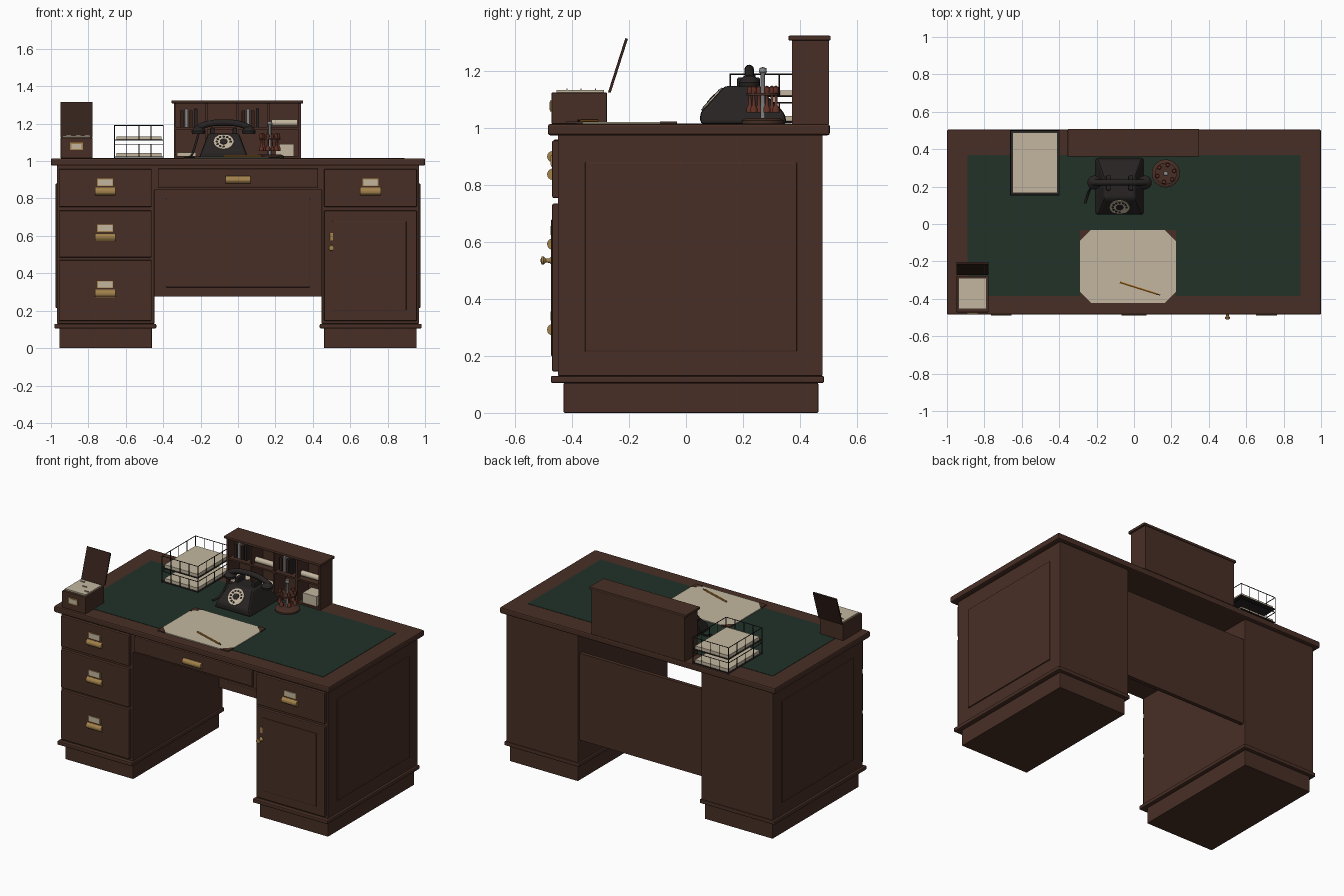
import bpy, bmesh, math
from mathutils import Matrix, Vector

cube = bpy.data.objects.get("Cube")
if cube:
    bpy.data.objects.remove(cube, do_unlink=True)


def material(name, r, g, b, metal=0.0):
    m = bpy.data.materials.new(name)
    m.use_nodes = True
    m.diffuse_color = (r, g, b, 1)
    shader = m.node_tree.nodes["Principled BSDF"]
    shader.inputs["Base Color"].default_value = (r, g, b, 1)
    shader.inputs["Roughness"].default_value = 0.6
    shader.inputs["Metallic"].default_value = metal
    return m


WOOD = material("wood", .065, .028, .019)
DARK = material("dark_wood", .035, .016, .011)
GREEN = material("green_leather", .015, .032, .022)
PAPER = material("paper", .55, .47, .35)
BRASS = material("brass", .36, .22, .07, .3)
BLACK = material("black", .02, .017, .016)
STEEL = material("steel", .25, .25, .25, .3)
RED = material("red_wood", .12, .03, .018)
PENCIL = material("pencil", .45, .2, .03)
TOP = 1.015


def finish(name, bm, mat, bevel=0.0, smooth=False):
    bmesh.ops.recalc_face_normals(bm, faces=bm.faces)
    mesh = bpy.data.meshes.new(name)
    bm.to_mesh(mesh)
    bm.free()
    obj = bpy.data.objects.new(name, mesh)
    bpy.context.collection.objects.link(obj)
    mesh.materials.append(mat)
    if bevel:
        mod = obj.modifiers.new("Bevel", "BEVEL")
        mod.width, mod.segments, mod.limit_method = bevel, 2, "ANGLE"
    if smooth:
        bpy.ops.object.select_all(action="DESELECT")
        obj.select_set(True)
        bpy.context.view_layer.objects.active = obj
        bpy.ops.object.shade_smooth_by_angle(angle=math.radians(40))
    return obj


def box(name, x, y, z, mat=WOOD, bevel=0.0):
    """Box from (low, high) pairs on each axis."""
    bm = bmesh.new()
    lo, hi = Vector((x[0], y[0], z[0])), Vector((x[1], y[1], z[1]))
    size = Matrix.Diagonal((*(hi - lo), 1))
    bmesh.ops.create_cube(bm, size=1, matrix=Matrix.Translation((lo + hi) / 2) @ size)
    return finish(name, bm, mat, bevel)


def prism(name, points, depth, mat, bevel=0.0, taper=None):
    """Extrude a closed 3D outline by a vector."""
    bm = bmesh.new()
    face = bm.faces.new([bm.verts.new(p) for p in points])
    new = bmesh.ops.extrude_face_region(bm, geom=[face])["geom"]
    bmesh.ops.translate(bm, vec=depth, verts=[v for v in new if isinstance(v, bmesh.types.BMVert)])
    if taper:
        for v in bm.verts:
            v.co = taper(v.co)
    return finish(name, bm, mat, bevel)


def rods(name, segments, r, mat, sides=6):
    """Straight round bars between pairs of points, as one object."""
    bm = bmesh.new()
    for a, b in segments:
        a, b = Vector(a), Vector(b)
        turn = (b - a).to_track_quat("Z", "Y").to_matrix().to_4x4()
        bmesh.ops.create_cone(bm, cap_ends=True, segments=sides, radius1=r, radius2=r,
                              depth=(b - a).length, matrix=Matrix.Translation((a + b) / 2) @ turn)
    return finish(name, bm, mat, smooth=True)


def lathe(name, profile, origin, mat, axis=(0, 0, 1), steps=24):
    """Spin (radius, height) points around an axis through origin."""
    bm = bmesh.new()
    verts = [bm.verts.new((r, 0, h)) for r, h in profile]
    edges = [bm.edges.new(pair) for pair in zip(verts, verts[1:])]
    bmesh.ops.spin(bm, geom=verts + edges, axis=(0, 0, 1), cent=(0, 0, 0),
                   angle=math.tau, steps=steps, use_duplicate=False)
    bmesh.ops.remove_doubles(bm, verts=bm.verts, dist=1e-5)
    bm.transform(Matrix.Translation(origin) @ Vector(axis).to_track_quat("Z", "Y").to_matrix().to_4x4())
    return finish(name, bm, mat, smooth=True)


def tube(name, points, r, mat):
    curve = bpy.data.curves.new(name, "CURVE")
    curve.dimensions, curve.bevel_depth, curve.use_fill_caps = "3D", r, True
    spline = curve.splines.new("NURBS")
    spline.points.add(len(points) - 1)
    for p, co in zip(spline.points, points):
        p.co = (*co, 1)
    spline.use_endpoint_u, spline.order_u = True, 3
    curve.materials.append(mat)
    obj = bpy.data.objects.new(name, curve)
    bpy.context.collection.objects.link(obj)


# Desk top with leather inlay
box("desk_top", (-1, 1), (-.485, .505), (.975, TOP), WOOD, .008)
box("leather_inlay", (-.89, .89), (-.385, .37), (1.0, TOP + .002), GREEN)

# Pedestals, mirrored left and right
for s, side in ((1, "left"), (-1, "right")):
    span = lambda a, b: tuple(sorted((s * a, s * b)))
    box(side + "_plinth", span(.46, .955), (-.43, .465), (0, .105), WOOD, .004)
    box(side + "_base_moulding", span(.437, .982), (-.475, .485), (.105, .13), WOOD, .006)
    box(side + "_pedestal", span(.447, .968), (-.45, .48), (.13, .976), WOOD, .003)
    box(side + "_side_panel", span(.96, .975), (-.355, .39), (.215, .88), WOOD, .004)


# Drawer fronts, door and handles
def cup_pull(x, z, w=.055):
    arc = [(x - w, -.468 - .02 * math.sin(t * math.pi / 8), z + .02 * math.cos(t * math.pi / 8))
           for t in range(9)]
    prism("cup_pull", arc, (2 * w, 0, 0), BRASS)
    box("pull_backplate", (x - w, x + w), (-.473, -.468), (z - .021, z + .021), BRASS, .002)


def drawer(x0, x1, z0, z1, pull):
    box("drawer_front", (x0, x1), (-.47, -.445), (z0, z1), WOOD, .005)
    mid = (x0 + x1) / 2
    cup_pull(mid, pull)
    box("label_frame", (mid - .043, mid + .043), (-.474, -.468), (pull + .028, pull + .068), BRASS)
    box("label_card", (mid - .038, mid + .038), (-.476, -.47), (pull + .032, pull + .064), PAPER)


for z0, z1, pull in ((.755, .957, .838), (.485, .735, .593), (.145, .47, .292)):
    drawer(-.958, -.462, z0, z1, pull)
drawer(.46, .957, .755, .957, .838)
box("door", (.46, .957), (-.47, -.445), (.145, .735), WOOD, .005)
box("door_panel", (.505, .9), (-.474, -.46), (.2, .68), WOOD, .004)
lathe("door_knob", [(0, 0), (.016, 0), (.008, .01), (.007, .022), (.014, .03), (.014, .037), (0, .042)],
      (.5, -.47, .535), BRASS, (0, -1, 0), 16)
box("keyhole_plate", (.49, .51), (-.474, -.468), (.575, .615), BRASS, .003)

# Kneehole drawer and modesty panel
box("kneehole_carcass", (-.45, .45), (-.45, 0), (.845, .976))
box("kneehole_drawer_front", (-.428, .428), (-.465, -.445), (.858, .96), WOOD, .005)
cup_pull(0, .9, .067)
box("modesty_panel", (-.45, .45), (.44, .465), (.275, .845))
box("modesty_panel_field", (-.385, .385), (.434, .445), (.325, .8), WOOD, .004)

# Pigeonhole shelf unit
box("shelf_unit_cap", (-.355, .348), (.36, .508), (1.308, 1.325), WOOD, .004)
box("shelf_unit_back", (-.343, .336), (.49, .503), (TOP, 1.31))
for x in (-.343, -.174, -.008, .158, .324):
    box("shelf_unit_upright", (x, x + .012), (.372, .495), (TOP, 1.31))
for z in (TOP, 1.17):
    box("shelf_unit_shelf", (-.335, .33), (.374, .495), (z, z + .011))
for x in (-.31, .02):
    for i in range(4):
        box("ledger", (x + i * .025, x + .018 + i * .025), (.4, .485), (1.181, 1.27 + .01 * (i % 2)),
            (DARK, STEEL, DARK, BLACK)[i], .002)
for x in (-.155, .178):
    rods("paper_roll", [((x, .41, 1.205), (x + .14, .41, 1.205))], .018, PAPER, 16)
for x, height in ((-.325, .02), (-.15, .03), (.2, .065)):
    box("paper_stack", (x, x + .1), (.385, .48), (1.026, 1.026 + height), PAPER)

# Two-tier wire letter tray
x0, x1, y0, y1 = -.66, -.4, .155, .5
loop = [(x0, y0), (x1, y0), (x1, y1), (x0, y1)]
wires = []
for z0, z1 in ((1.022, 1.09), (1.112, 1.19)):
    for (ax, ay), (bx, by) in zip(loop, loop[1:] + loop[:1]):
        for z in (z0, z1):
            wires.append(((ax, ay, z), (bx, by, z)))
        for k in range(4):
            px, py = ax + (bx - ax) * k / 4, ay + (by - ay) * k / 4
            wires.append(((px, py, z0), (px, py, z1)))
    box("tray_floor", (x0, x1), (y0, y1), (z0 - .003, z0), BLACK)
    box("tray_papers", (x0 + .01, x1 - .01), (y0 + .01, y1 - .01), (z0, z0 + .02), PAPER)
wires += [((x, y, 1.016), (x, y, 1.19)) for x, y in loop]
rods("tray_wires", wires, .0025, BLACK)

# Telephone
px = -.077
outline = [(.05, TOP), (.05, 1.055), (.135, 1.148), (.25, 1.148), (.345, 1.055), (.355, TOP)]
squeeze = lambda c: Vector((px + (c.x - px) * (1 - 2.8 * (c.z - TOP)), c.y, c.z))
prism("telephone_body", [(px - .132, y, z) for y, z in outline], (.264, 0, 0), BLACK, .012, squeeze)
lathe("dial_plate", [(0, 0), (.053, 0), (.053, .006), (0, .006)], (px, .093, 1.1), PAPER, (0, -.74, .68))
lathe("dial_hub", [(0, 0), (.02, 0), (.02, .008), (0, .008)], (px, .092, 1.101), BLACK, (0, -.74, .68))
for k in range(10):
    a = k * math.tau / 12
    hole = Vector((px + .037 * math.cos(a), .093 + .025 * math.sin(a), 1.1 + .0274 * math.sin(a)))
    lathe("dial_hole", [(0, 0), (.007, 0), (.007, .0075), (0, .0075)], hole, BLACK, (0, -.74, .68), 10)
for s in (-1, 1):
    box("cradle_fork", (px + s * .06 - .012, px + s * .06 + .012), (.18, .26), (1.14, 1.178), BLACK, .005)
    lathe("handset_cup", [(0, 0), (.034, 0), (.037, .015), (.022, .036), (0, .045)],
          (px + s * .135, .222, 1.145), BLACK)
tube("handset_grip", [(px + d, .222, z) for d, z in
     ((-.145, 1.172), (-.1, 1.2), (0, 1.208), (.1, 1.2), (.145, 1.172))], .017, BLACK)
tube("telephone_cord", [(-.21, .22, 1.15), (-.235, .19, 1.06), (-.25, .15, 1.022), (-.262, .11, 1.022)], .006, BLACK)

# Rubber stamp carousel
sx, sy = .17, .27
lathe("carousel_base", [(0, 0), (.075, 0), (.075, .012), (.06, .02), (0, .02)], (sx, sy, TOP), WOOD)
lathe("carousel_post", [(0, 0), (.008, 0), (.008, .175), (.014, .182), (.012, .196), (0, .2)], (sx, sy, TOP), STEEL, steps=12)
lathe("carousel_disc", [(0, 0), (.058, 0), (.058, .008), (0, .008)], (sx, sy, 1.115), WOOD)
for k in range(6):
    a = k * math.tau / 6 + .3
    lathe("stamp", [(0, 0), (.013, 0), (.013, .015), (.006, .025), (.005, .06), (.011, .075), (.009, .09), (0, .095)],
          (sx + .047 * math.cos(a), sy + .047 * math.sin(a), 1.055), RED, steps=10)

# Card index box with open lid
box("card_box", (-.948, -.778), (-.472, -.278), (TOP, 1.125), WOOD, .003)
box("index_cards", (-.938, -.788), (-.455, -.288), (1.1, 1.134), PAPER)
for x, y in ((-.92, -.32), (-.87, -.37), (-.82, -.42)):
    box("card_tab", (x, x + .03), (y, y + .003), (1.13, 1.14), PAPER)
box("box_label_frame", (-.897, -.83), (-.478, -.47), (1.058, 1.098), BRASS)
box("box_label", (-.89, -.837), (-.48, -.475), (1.064, 1.092), PAPER)
prism("card_box_lid", [(-.948, -.274, 1.126), (-.948, -.264, 1.126), (-.948, -.204, 1.314), (-.948, -.213, 1.317)],
      (.17, 0, 0), DARK)

# Desk blotter with corner guards, and a pencil
bx, by, w, h, c = -.033, -.227, .257, .195, .06
corners = []
for sx, sy in ((1, 1), (-1, 1), (-1, -1), (1, -1)):
    pair = [(bx + sx * w, by + sy * (h - c)), (bx + sx * (w - c), by + sy * h)]
    prism("blotter_corner", [(x, y, TOP + .002) for x, y in pair + [(bx + sx * w, by + sy * h)]], (0, 0, .006), WOOD)
    corners += pair if sx * sy > 0 else pair[::-1]
prism("blotter", [(x, y, TOP + .001) for x, y in corners], (0, 0, .006), PAPER)
rods("pencil", [((-.075, -.312, 1.027), (.125, -.375, 1.027))], .006, PENCIL)
rods("pencil_tip", [((.125, -.375, 1.027), (.14, -.38, 1.027))], .003, BLACK)
